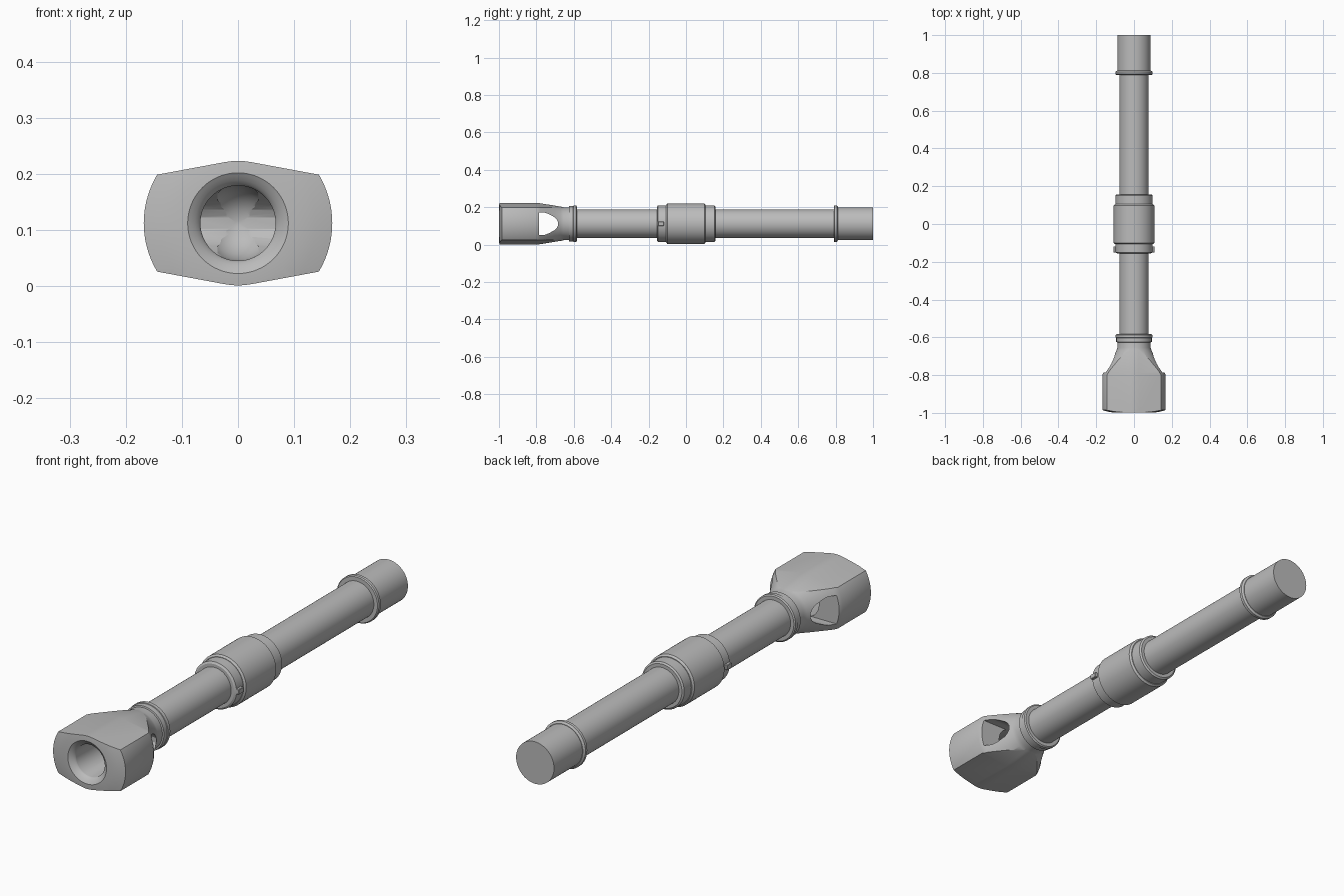
import bpy, bmesh
from math import sin, cos, pi, radians, sqrt

if "Cube" in bpy.data.objects:
    bpy.data.objects.remove(bpy.data.objects["Cube"])

AXIS = 0.112   # height of the long axis
steel = bpy.data.materials.new("grey_steel")
steel.use_nodes = True
GREY = (0.5, 0.5, 0.5, 1)
steel.diffuse_color = GREY
steel.node_tree.nodes["Principled BSDF"].inputs["Base Color"].default_value = GREY


def finish(name, bm):
    bmesh.ops.remove_doubles(bm, verts=bm.verts, dist=1e-5)
    bmesh.ops.recalc_face_normals(bm, faces=bm.faces)
    mesh = bpy.data.meshes.new(name)
    bm.to_mesh(mesh)
    bm.free()
    ob = bpy.data.objects.new(name, mesh)
    bpy.context.collection.objects.link(ob)
    mesh.materials.append(steel)
    return ob


def loft(name, rings):
    """Skin matching rings of points and cap both ends."""
    bm = bmesh.new()
    vs = [[bm.verts.new(p) for p in ring] for ring in rings]
    n = len(vs[0])
    for a, b in zip(vs, vs[1:]):
        for i in range(n):
            j = (i + 1) % n
            bm.faces.new((a[i], a[j], b[j], b[i]))
    bm.faces.new(vs[0])
    bm.faces.new(vs[-1])
    return finish(name, bm)


def turned(name, profile, n=64):
    """Solid of revolution about the long axis from (y, radius) pairs."""
    return loft(name, [[(r * cos(2 * pi * i / n), y, AXIS + r * sin(2 * pi * i / n))
                        for i in range(n)] for y, r in profile])


def boolean(ob, cutter, op):
    m = ob.modifiers.new(op.lower(), "BOOLEAN")
    m.object, m.operation, m.solver = cutter, op, "EXACT"
    cutter.hide_render = True
    cutter.hide_set(True)


def smooth(ob):
    bpy.ops.object.select_all(action="DESELECT")
    ob.select_set(True)
    bpy.context.view_layer.objects.active = ob
    bpy.ops.object.shade_smooth_by_angle(angle=radians(28))


def apply_cuts(ob):
    """Bake the booleans and drop the cutters."""
    bpy.context.view_layer.update()
    deps = bpy.context.evaluated_depsgraph_get()
    mesh = bpy.data.meshes.new_from_object(ob.evaluated_get(deps))
    cutters = [m.object for m in ob.modifiers]
    ob.modifiers.clear()
    ob.data = mesh
    for c in cutters:
        bpy.data.objects.remove(c)


# Muzzle brake: turned blank trimmed by a shallow roof-shaped prism
brake = turned("muzzle_brake", [
    (-1.0, 0.075), (-0.998, 0.11), (-0.993, 0.14), (-0.985, 0.168), (-0.8, 0.168),
    (-0.78, 0.158), (-0.74, 0.132), (-0.7, 0.108), (-0.67, 0.093), (-0.655, 0.088),
    (-0.61, 0.088)], 96)


def roof(y, top):
    """Six-sided section with softened ridges at top and bottom."""
    edge = top - 0.035
    half = [(0.2, edge), (0.025, top - 0.0025), (0.012, top - 0.0006), (0, top),
            (-0.012, top - 0.0006), (-0.025, top - 0.0025), (-0.2, edge)]
    return [(x, y, AXIS + z) for x, z in half] + [(-x, y, AXIS - z) for x, z in half]


trim = loft("brake_trim", [roof(-1.05, 0.111), roof(-0.79, 0.111),
                           roof(-0.66, 0.09), roof(-0.58, 0.09)])
boolean(brake, trim, "INTERSECT")

# Bore with a rounded mouth and a domed inner end
mouth = [(-1.01, 0.094)] + [(-1.0 + 0.024 * sin(a), 0.067 + 0.024 * (1 - sin(a)) ** 1.6)
                            for a in (0.0, 0.2, 0.45, 0.75, 1.1, pi / 2)]
dome = [(-0.76 + 0.08 * sin(a), 0.067 * cos(a)) for a in (0, 0.3, 0.6, 0.9, 1.2, 1.5)]
boolean(brake, turned("bore_cutter", mouth + dome), "DIFFERENCE")

# Side ports: one opening through the full width, narrowing to the rear
port_half = [(-0.785, 0.06), (-0.757, 0.06), (-0.735, 0.052), (-0.705, 0.036),
             (-0.692, 0.024), (-0.684, 0.01)]
outline = port_half + [(y, -z) for y, z in reversed(port_half)]
port = loft("port_cutter", [[(x, y, AXIS + z) for y, z in outline] for x in (-0.25, 0.25)])
boolean(brake, port, "DIFFERENCE")
apply_cuts(brake)
smooth(brake)

# Turned parts along the barrel
parts = {
    "brake_collar": [(-0.627, 0.087), (-0.625, 0.094), (-0.603, 0.094), (-0.602, 0.097),
                     (-0.587, 0.097), (-0.583, 0.092)],
    "barrel": [(-0.64, 0.077), (0.82, 0.077)],
    "sleeve_front_ring": [(-0.155, 0.09), (-0.15, 0.098), (-0.09, 0.098)],
    "sleeve_body": [(-0.106, 0.1), (-0.1, 0.108), (0.098, 0.108), (0.105, 0.101)],
    "sleeve_rear_ring": [(0.09, 0.098), (0.152, 0.098), (0.157, 0.091)],
    "breech_flange": [(0.79, 0.094), (0.794, 0.098), (0.806, 0.098), (0.812, 0.09)],
    "breech_end": [(0.8, 0.088), (1.0, 0.088)],
}
for name, profile in parts.items():
    smooth(turned(name, profile))

# Small locking lugs on both sides of the front sleeve ring
for side, sx in (("left", 1), ("right", -1)):
    bm = bmesh.new()
    bmesh.ops.create_cube(bm, size=1)
    for v in bm.verts:
        v.co = (sx * 0.097 + v.co.x * 0.024, -0.134 + v.co.y * 0.032, AXIS + v.co.z * 0.022)
    bmesh.ops.bevel(bm, geom=list(bm.edges), offset=0.002, segments=1, affect="EDGES")
    finish(side + "_sleeve_lug", bm)
